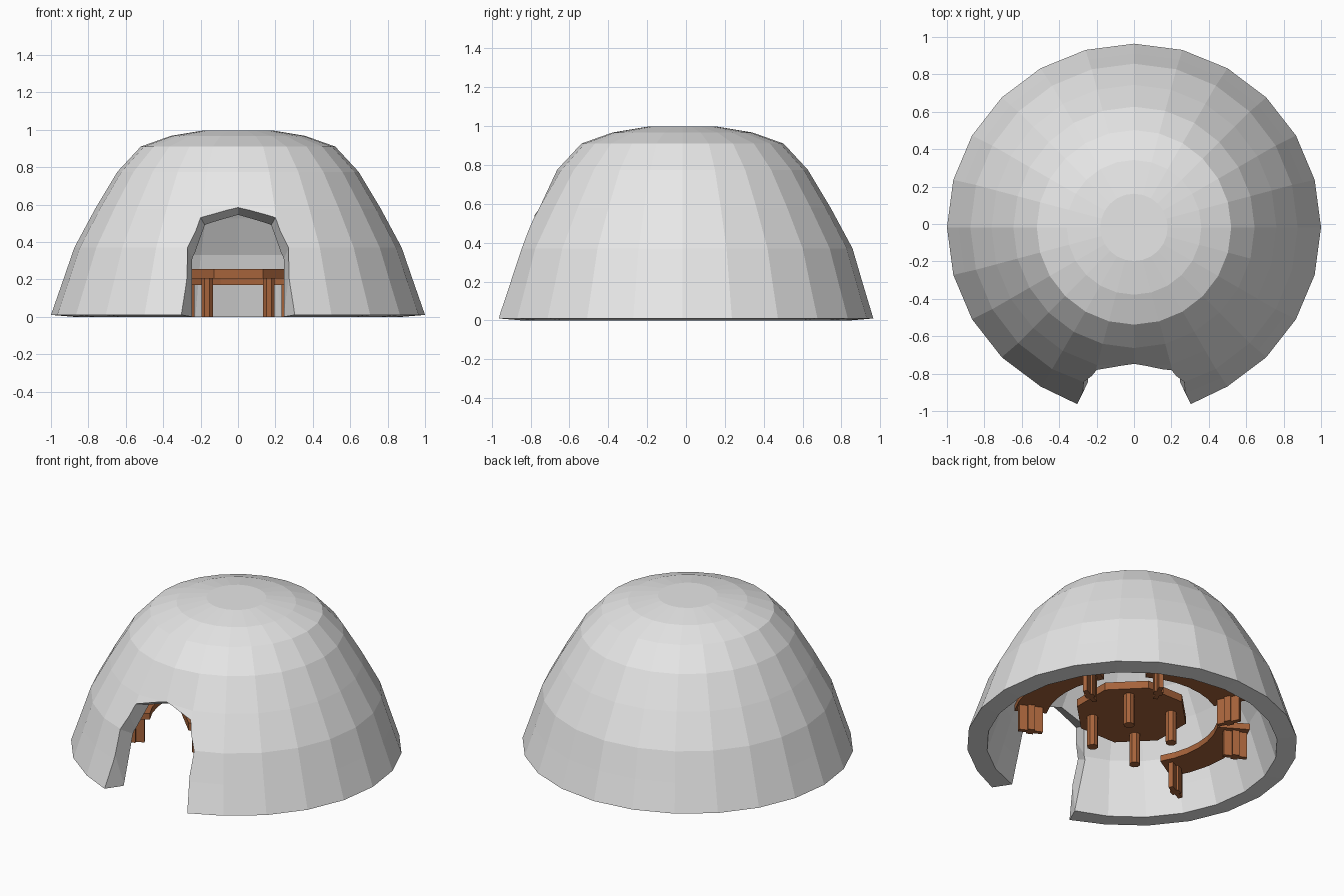
import bpy, bmesh, math
from mathutils import Matrix, Vector

if "Cube" in bpy.data.objects:
    bpy.data.objects.remove(bpy.data.objects["Cube"])

def mat(name, rgb):
    m = bpy.data.materials.new(name)
    m.diffuse_color = (*rgb, 1)
    m.use_nodes = True
    m.node_tree.nodes["Principled BSDF"].inputs["Base Color"].default_value = m.diffuse_color
    return m

GREY = mat("pale grey", (0.8, 0.8, 0.8))
WOOD = mat("brown wood", (0.38, 0.125, 0.043))
CY = -0.018  # centre of the dome in y

def finish(name, bm, material):
    bmesh.ops.recalc_face_normals(bm, faces=bm.faces)
    me = bpy.data.meshes.new(name)
    bm.to_mesh(me)
    bm.free()
    me.materials.append(material)
    ob = bpy.data.objects.new(name, me)
    bpy.context.collection.objects.link(ob)
    return ob

def bridge(bm, a, b):
    n = len(a)
    for i in range(n):
        bm.faces.new((a[i], a[(i + 1) % n], b[(i + 1) % n], b[i]))

# Dome shell: outer profile going up, inner profile coming down (radius, z)
outer = [(1, .01), (.937, .19), (.875, .37), (.762, .58), (.645, .775),
         (.52, .91), (.36, .967), (.18, .997)]
inner = [(.16, .883), (.325, .855), (.46, .815), (.555, .705),
         (.665, .525), (.77, .33), (.825, .165), (.88, 0)]
bm = bmesh.new()
rings = []
for r, z in outer + inner:
    sy = 0.982 if z < 0.1 else 0.99 if z < 0.3 else 1.0
    rings.append([bm.verts.new((r * math.cos(k * math.pi / 12),
                                r * math.sin(k * math.pi / 12) * sy + CY, z))
                  for k in range(24)])
# slight flattening above the doorway and fuller wall beside it
rings[3][18].co.y = -0.75
for k in (17, 19):
    rings[0][k].co.y -= 0.018
    rings[1][k].co.y -= 0.004
for i, ring in enumerate(rings):
    if i != len(outer) - 1:
        bridge(bm, ring, rings[(i + 1) % len(rings)])
bm.faces.new(rings[len(outer) - 1])
bm.faces.new(rings[len(outer)])
dome = finish("dome_shell", bm, GREY)

# Doorway cutter: outline pairs on outer and inner wall, stretched through it
half = [((.318, -.995, -.1), (.26, -.875, -.1)),
        ((.272, -.85, .37), (.245, -.75, .31)),
        ((.2, -.78, .53), (.177, -.675, .49))]
top = [((0, -.75, .585), (0, -.66, .54))]
mirror = [tuple((-p[0], p[1], p[2]) for p in pair) for pair in reversed(half)]
bm = bmesh.new()
front, back = [], []
for o, i in half + top + mirror:
    o, i = Vector(o), Vector(i)
    front.append(bm.verts.new(o + (o - i)))
    back.append(bm.verts.new(i + (i - o) * 0.5))
bridge(bm, front, back)
bm.faces.new(front)
bm.faces.new(back)
bmesh.ops.triangulate(bm, faces=bm.faces)
cutter = finish("doorway_cutter", bm, GREY)
cutter.hide_render = True
mod = dome.modifiers.new("doorway", "BOOLEAN")
mod.operation, mod.solver, mod.object = "DIFFERENCE", "EXACT", cutter
bpy.context.view_layer.objects.active = dome
bpy.ops.object.modifier_apply(modifier="doorway")
bpy.data.objects.remove(cutter)

def prism(name, sides, radius, x, y, z0, z1, turn):
    bm = bmesh.new()
    m = Matrix.Translation((x, y, (z0 + z1) / 2)) @ Matrix.Rotation(turn, 4, "Z")
    bmesh.ops.create_cone(bm, cap_ends=True, segments=sides, radius1=radius,
                          radius2=radius, depth=z1 - z0, matrix=m)
    return finish(name, bm, WOOD)

# Round table with four legs
prism("table_top", 8, .342, .003, -.02, .205, .255, math.pi / 8)
for sx in (-1, 1):
    for sy in (-1, 1):
        prism("table_leg", 8, .034, sx * .165, -.02 + sy * .17, 0, .21, math.pi / 8)

def bench(name, heading):
    # Curved seat
    bm = bmesh.new()
    loops = []
    for k in range(7):
        a = heading + math.radians(-31 + 31 * k / 3)
        loops.append([bm.verts.new((r * math.cos(a), r * math.sin(a) + CY, z))
                      for r, z in ((.52, .17), (.715, .17), (.715, .21), (.52, .21))])
    for a, b in zip(loops, loops[1:]):
        bridge(bm, a, b)
    bm.faces.new(loops[0])
    bm.faces.new(loops[-1])
    finish(name + "_seat", bm, WOOD)
    # Legs: radial boards with a slim post in the middle
    for side in (-1, 1):
        a = heading + side * math.radians(26)
        bm = bmesh.new()
        for size in ((.145, .028, .175), (.042, .056, .175)):
            m = (Matrix.Translation((0, -.012, .0875)) @ Matrix.Rotation(a, 4, "Z")
                 @ Matrix.Translation((.632, 0, 0)) @ Matrix.Diagonal((*size, 1)))
            bmesh.ops.create_cube(bm, size=1, matrix=m)
        finish(name + "_leg", bm, WOOD)

# Three benches around the table, leaving the doorway free
for name, deg in (("right_bench", 0), ("back_bench", 90), ("left_bench", 180)):
    bench(name, math.radians(deg))
